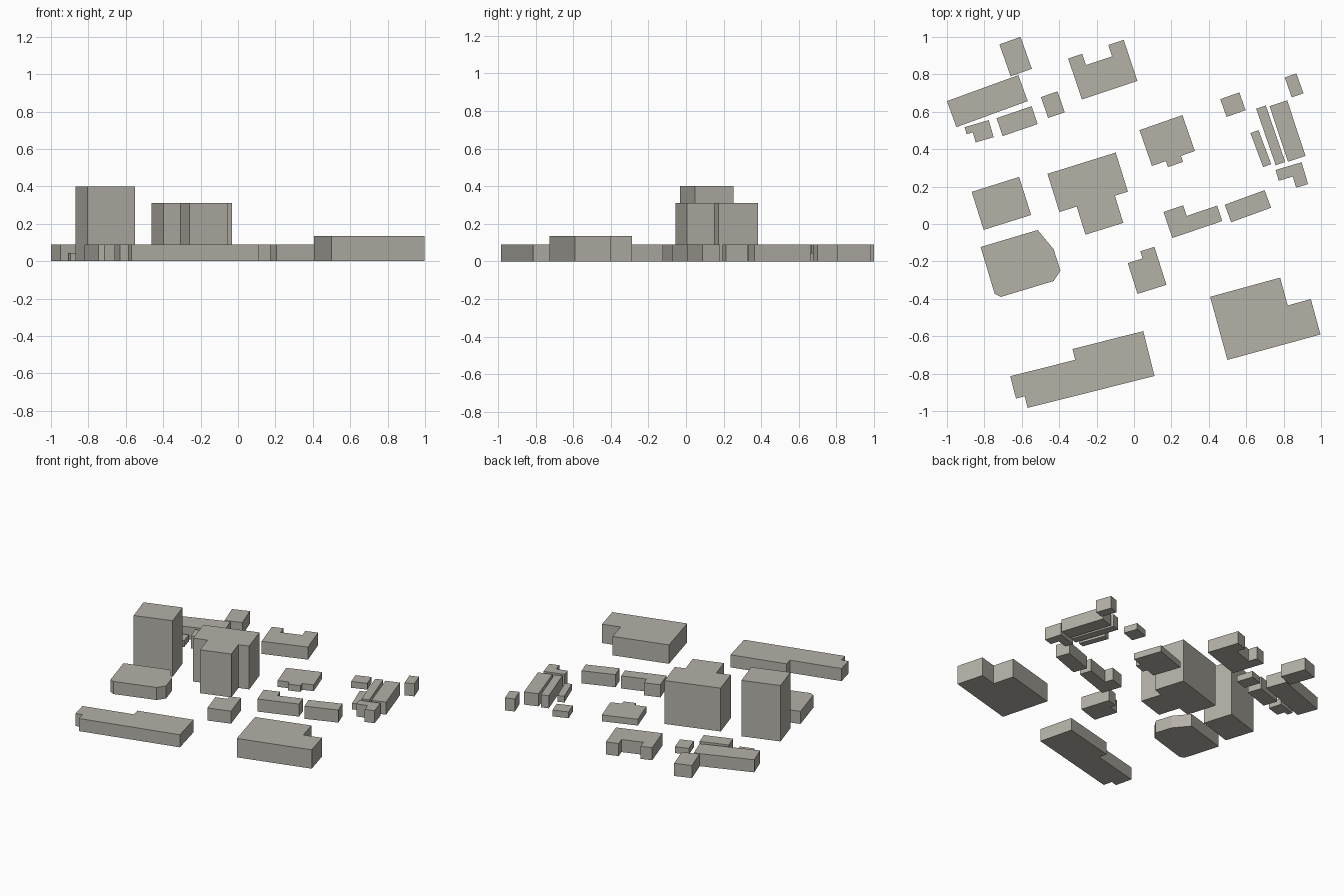
import bpy
import bmesh
from math import cos, sin, radians

cube = bpy.data.objects.get("Cube")
if cube:
    bpy.data.objects.remove(cube, do_unlink=True)

# One warm grey for every block
stone = bpy.data.materials.new("warm_grey_stone")
stone.use_nodes = True
colour = (0.46, 0.44, 0.39, 1)
stone.diffuse_color = colour
stone.node_tree.nodes["Principled BSDF"].inputs["Base Color"].default_value = colour

SHED, LOW, HALL, MID, TOWER = 0.045, 0.09, 0.135, 0.31, 0.4


def extrude_footprint(name, points, height):
    """Raise a closed ground outline into a flat-roofed block."""
    bm = bmesh.new()
    base = bm.faces.new([bm.verts.new((x, y, 0)) for x, y in points])
    raised = bmesh.ops.extrude_face_region(bm, geom=[base], use_keep_orig=True)
    for item in raised["geom"]:
        if isinstance(item, bmesh.types.BMVert):
            item.co.z = height
    bmesh.ops.recalc_face_normals(bm, faces=bm.faces)
    mesh = bpy.data.meshes.new(name)
    bm.to_mesh(mesh)
    bm.free()
    mesh.materials.append(stone)
    block = bpy.data.objects.new(name, mesh)
    bpy.context.scene.collection.objects.link(block)
    return block


def building(name, centre, width, depth, turn, height=LOW,
             southwest=None, southeast=None, northeast=None, northwest=None,
             court=None):
    """Turned rectangle with optional (width, depth) corner cuts.
    court = (offset from west, width, depth) opens a yard in the north side."""
    w, d = width / 2, depth / 2
    outline = []
    corners = ((-w, -d, southwest), (w, -d, southeast),
               (w, d, northeast), (-w, d, northwest))
    for index, (x, y, cut) in enumerate(corners):
        if cut:
            inner_x = x - cut[0] if x > 0 else x + cut[0]
            inner_y = y - cut[1] if y > 0 else y + cut[1]
            steps = [(x, inner_y), (inner_x, inner_y), (inner_x, y)]
            # Alternate corners are met along x or along y first
            outline += steps if index in (0, 2) else steps[::-1]
        else:
            outline.append((x, y))
        if court and index == 2:
            start, span, inset = court
            west, east = start - w, start + span - w
            outline += [(east, d), (east, d - inset), (west, d - inset), (west, d)]
    c, s = cos(radians(turn)), sin(radians(turn))
    points = [(centre[0] + x * c - y * s, centre[1] + x * s + y * c)
              for x, y in outline]
    return extrude_footprint(name, points, height)


# Tall blocks at the heart of the site
building("tower", centre=(-.709, .11), width=.266, depth=.213, turn=17.5, height=TOWER)
building("central_block", centre=(-.225, .148), width=.382, depth=.371, turn=17.3,
         height=MID, southwest=(.097, .157), southeast=(.073, .152))

# Large southern halls
building("long_hall", centre=(-.283, -.784), width=.748, depth=.247, turn=14.1,
         northwest=(.358, .06), southwest=(.048, .064))
building("wide_hall", centre=(.702, -.49), width=.516, depth=.35, turn=15.3,
         height=HALL, northeast=(.128, .154))
extrude_footprint("rounded_hall", [
    (-.82, -.123), (-.745, -.374), (-.713, -.39), (-.43, -.305),
    (-.393, -.25), (-.43, -.134), (-.515, -.032)], LOW)

# Middle row of houses
building("notched_house", centre=(.064, -.248), width=.162, depth=.213, turn=17.5,
         northwest=(.083, .04))
building("angled_house", centre=(.315, .04), width=.282, depth=.147, turn=18.8,
         northeast=(.171, .06))
building("plain_house", centre=(.609, .095), width=.227, depth=.1, turn=20)
building("porch_house", centre=(.183, .43), width=.243, depth=.237, turn=19.2,
         height=SHED, southwest=(.079, .034), southeast=(.079, .034))

# North-west cluster
building("north_annex", centre=(-.633, .895), width=.12, depth=.181, turn=19.5)
building("north_hall", centre=(-.784, .657), width=.406, depth=.148, turn=20)
building("corner_shed", centre=(-.828, .491), width=.134, depth=.095, turn=16.3,
         height=SHED, southwest=(.034, .056))
building("back_house", centre=(-.625, .55), width=.198, depth=.101, turn=18.9)
building("side_shed", centre=(-.434, .638), width=.094, depth=.118, turn=19, height=SHED)
building("court_house", centre=(-.167, .825), width=.313, depth=.231, turn=18.5,
         court=(.079, .147, .064))

# North-east cluster
building("square_shed", centre=(.529, .638), width=.108, depth=.101, turn=19.5, height=SHED)
building("narrow_house", centre=(.856, .741), width=.066, depth=.113, turn=19.5)
building("short_row", centre=(.678, .403), width=.046, depth=.194, turn=20.5, height=SHED)
building("slim_row", centre=(.731, .474), width=.054, depth=.32, turn=19)
building("broad_row", centre=(.821, .497), width=.099, depth=.313, turn=18.3)
building("bent_house", centre=(.844, .251), width=.145, depth=.122, turn=16.5,
         southwest=(.078, .062))
